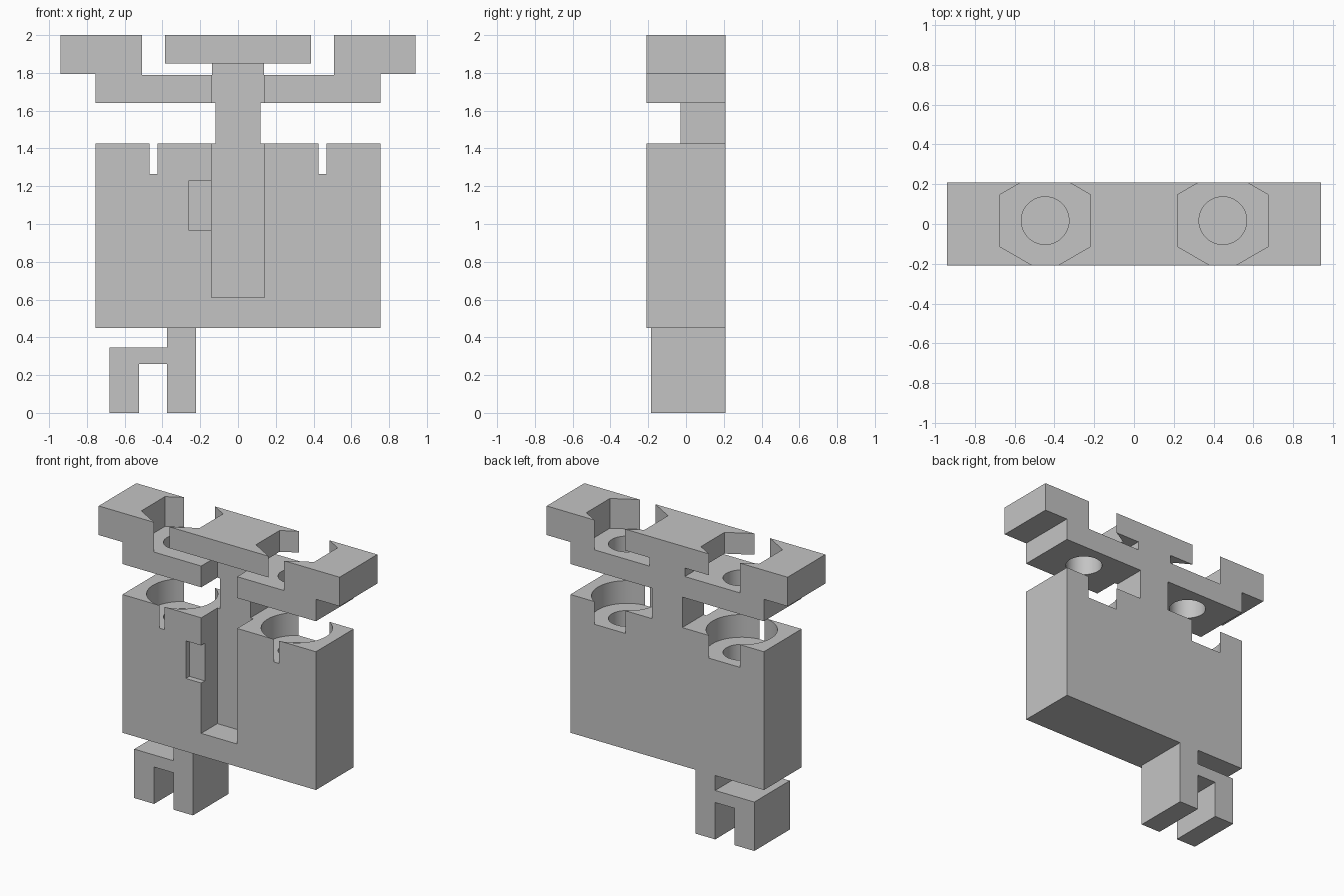
import bpy, bmesh
from math import pi
from mathutils import Matrix

cube = bpy.data.objects.get("Cube")
if cube:
    bpy.data.objects.remove(cube, do_unlink=True)

FRONT, BACK = -0.21, 0.21
HOLE_X, HOLE_Y = 0.447, 0.017

grey = bpy.data.materials.new("plain grey")
grey.use_nodes = True
colour = (0.55, 0.55, 0.55, 1)
grey.diffuse_color = colour
grey.node_tree.nodes["Principled BSDF"].inputs["Base Color"].default_value = colour


def make_object(name, bm):
    bmesh.ops.recalc_face_normals(bm, faces=bm.faces)
    mesh = bpy.data.meshes.new(name)
    bm.to_mesh(mesh)
    bm.free()
    mesh.materials.append(grey)
    obj = bpy.data.objects.new(name, mesh)
    bpy.context.collection.objects.link(obj)
    return obj


def extrude_profile(name, points, y0, y1):
    """Extrude an x-z outline from y0 to y1."""
    bm = bmesh.new()
    face = bm.faces.new([bm.verts.new((x, y0, z)) for x, z in points])
    new = bmesh.ops.extrude_face_region(bm, geom=[face])["geom"]
    verts = [v for v in new if isinstance(v, bmesh.types.BMVert)]
    bmesh.ops.translate(bm, vec=(0, y1 - y0, 0), verts=verts)
    return make_object(name, bm)


def box(name, x0, x1, y0, y1, z0, z1):
    return extrude_profile(name, [(x0, z0), (x1, z0), (x1, z1), (x0, z1)], y0, y1)


def prism(name, x, radius, z0, z1, sides):
    """Upright prism with a corner pointing along y."""
    bm = bmesh.new()
    place = Matrix.Translation((x, HOLE_Y, (z0 + z1) / 2)) @ Matrix.Rotation(pi / 2, 4, "Z")
    bmesh.ops.create_cone(bm, cap_ends=True, segments=sides, radius1=radius,
                          radius2=radius, depth=z1 - z0, matrix=place)
    # Corner direction is forced onto the y axis
    tip = max(bm.verts, key=lambda v: v.co.y)
    if abs(tip.co.x - x) > 0.001:
        bmesh.ops.rotate(bm, verts=bm.verts, cent=(x, HOLE_Y, 0),
                         matrix=Matrix.Rotation(pi / sides, 3, "Z"))
    return make_object(name, bm)


# Block, neck, clamp bar and cap share one mirrored outline
half = [(0.755, 0.45), (0.755, 1.425), (0.118, 1.425), (0.118, 1.64),
        (0.755, 1.64), (0.755, 1.795), (0.94, 1.795), (0.94, 2.0),
        (0.47, 2.0), (0.47, 1.79), (0.138, 1.79), (0.138, 1.85),
        (0.42, 1.85), (0.42, 2.0)]
outline = half + [(-x, z) for x, z in reversed(half)]
clamp = extrude_profile("clamp_block", outline, FRONT, BACK)

# Front channel and the shallow pocket beside it
cutters = [box("channel_cutter", -0.14, 0.14, -0.4, -0.03, 0.61, 1.85),
           box("pocket_cutter", -0.26, -0.1, -0.4, FRONT + 0.04, 0.965, 1.23)]

# Nut seats, bolt holes and counterbores on both sides
for side in (-1, 1):
    x = side * HOLE_X
    cutters += [prism("nut_seat_cutter", x, 0.262, 1.79, 2.1, 6),
                prism("bolt_hole_cutter", x, 0.12, 0.9, 1.9, 48),
                prism("counterbore_cutter", x, 0.228, 1.265, 1.5, 64)]

for cutter in cutters:
    mod = clamp.modifiers.new(cutter.name, "BOOLEAN")
    mod.operation = "DIFFERENCE"
    mod.solver = "EXACT"
    mod.object = cutter

# Bake the cuts and drop the cutters
bpy.context.view_layer.update()
evaluated = clamp.evaluated_get(bpy.context.evaluated_depsgraph_get())
baked = bpy.data.meshes.new_from_object(evaluated)
clamp.modifiers.clear()
clamp.data = baked
for cutter in cutters:
    bpy.data.objects.remove(cutter, do_unlink=True)

# Hooked foot under the block
foot = [(-0.222, 0), (-0.222, 0.45), (-0.375, 0.45), (-0.375, 0.345),
        (-0.68, 0.345), (-0.68, 0), (-0.525, 0), (-0.525, 0.26),
        (-0.375, 0.26), (-0.375, 0)]
extrude_profile("hooked_foot", foot, -0.185, BACK)

# Smooth round bores, sharp edges elsewhere
bpy.ops.object.select_all(action="DESELECT")
clamp.select_set(True)
bpy.context.view_layer.objects.active = clamp
bpy.ops.object.shade_smooth_by_angle(angle=pi / 6)
